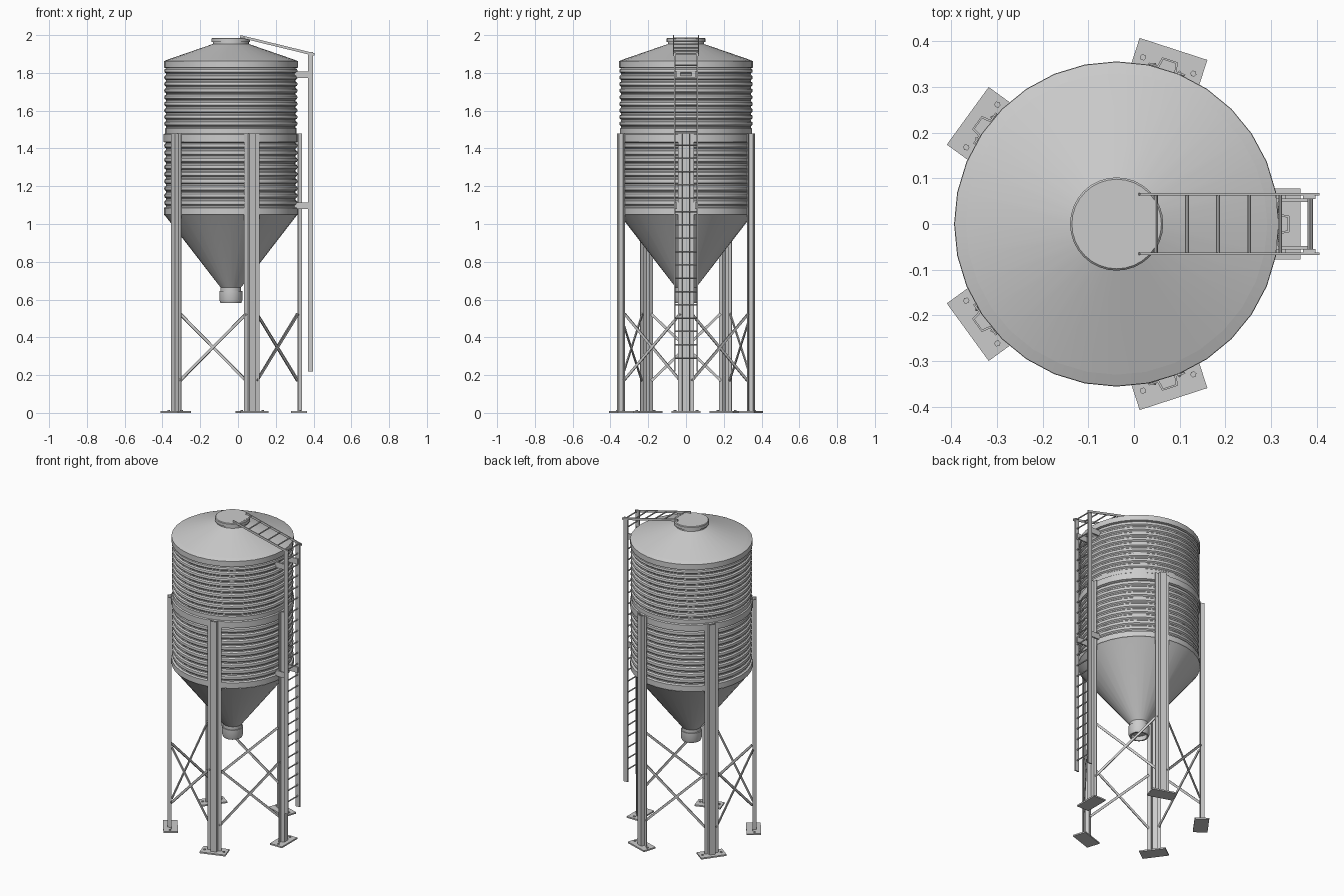
import bpy, bmesh, math
from mathutils import Vector, Matrix

if "Cube" in bpy.data.objects:
    bpy.data.objects.remove(bpy.data.objects["Cube"])

CX = -0.038          # tank axis
SEG = 32


def finish(name, bm, smooth=None):
    bmesh.ops.recalc_face_normals(bm, faces=bm.faces)
    me = bpy.data.meshes.new(name)
    bm.to_mesh(me)
    bm.free()
    ob = bpy.data.objects.new(name, me)
    bpy.context.collection.objects.link(ob)
    if smooth:
        bpy.ops.object.select_all(action='DESELECT')
        ob.select_set(True)
        bpy.context.view_layer.objects.active = ob
        bpy.ops.object.shade_smooth_by_angle(angle=math.radians(smooth))
    return ob


def lathe(name, profile, smooth=28):
    """Revolve (radius, z) points about the tank axis; radius 0 closes an end."""
    bm = bmesh.new()
    rings = []
    for r, z in profile:
        if r == 0:
            rings.append([bm.verts.new((CX, 0, z))])
        else:
            rings.append([bm.verts.new((CX + r * math.cos(2 * math.pi * i / SEG),
                                        r * math.sin(2 * math.pi * i / SEG), z))
                          for i in range(SEG)])
    for a, b in zip(rings, rings[1:]):
        for i in range(SEG):
            j = (i + 1) % SEG
            vs = [a[i % len(a)], a[j % len(a)], b[j % len(b)], b[i % len(b)]]
            bm.faces.new(list(dict.fromkeys(vs)))
    return finish(name, bm, smooth)


def add_box(bm, lo, hi, mat=Matrix()):
    lo, hi = Vector(lo), Vector(hi)
    m = mat @ Matrix.Translation((lo + hi) / 2) @ Matrix.Diagonal((*(hi - lo), 1))
    bmesh.ops.create_cube(bm, size=1, matrix=m)


def add_bar(bm, a, b, w, h=None, round_=False):
    """Bar from a to b: rectangular (w across, h deep) or round (radius w)."""
    a, b = Vector(a), Vector(b)
    d = b - a
    zx = d.normalized()
    side = Vector((0, 0, 1)).cross(zx)
    side = side.normalized() if side.length > 1e-4 else Vector((0, 1, 0))
    up = zx.cross(side)
    rot = Matrix((side, up, zx)).transposed().to_4x4()
    m = Matrix.Translation((a + b) / 2) @ rot
    if round_:
        bmesh.ops.create_cone(bm, cap_ends=True, segments=8, radius1=w, radius2=w,
                              depth=d.length, matrix=m)
    else:
        bmesh.ops.create_cube(bm, size=1, matrix=m @ Matrix.Diagonal((w, h or w, d.length, 1)))


def corrugated(z0, z1, n, lo=0.343, hi=0.353):
    step = (z1 - z0) / n
    pts = []
    for i in range(n):
        for f, r in ((0.0, lo), (0.2, lo), (0.38, hi - 0.002), (0.6, hi), (0.82, hi - 0.002)):
            pts.append((r, z0 + (i + f) * step))
    return pts + [(lo, z1)]


# Tank shell: cone top, corrugated lower and upper walls with plain bands
lathe("tank_wall", [(0.345, 1.045), (0.355, 1.05), (0.355, 1.085)]
      + corrugated(1.09, 1.43, 9)
      + [(0.356, 1.435), (0.356, 1.475), (0.349, 1.48), (0.349, 1.505)]
      + corrugated(1.51, 1.825, 9)
      + [(0.355, 1.828), (0.355, 1.862), (0.33, 1.872)])
lathe("roof", [(0.335, 1.866), (0.33, 1.872), (0.095, 1.953), (0.095, 1.968)])
lathe("roof_lid", [(0.095, 1.963), (0.102, 1.963), (0.102, 1.982), (0.098, 1.986), (0, 1.986)])
lathe("hopper_cone", [(0.352, 1.048), (0.345, 1.04), (0.055, 0.665), (0.055, 0.63)])
lathe("outlet_collar", [(0.05, 0.645), (0.061, 0.645), (0.061, 0.597), (0.055, 0.582),
                        (0.046, 0.582), (0.046, 0.61), (0, 0.61)])

# Five legs with a hat section, foot plates and small base sockets
half = [(0.354, 0.042), (0.358, 0.042), (0.358, 0.022), (0.378, 0.018)]
inner = [(0.374, 0.014), (0.354, 0.018)]
section = half + [(r, -t) for r, t in reversed(half)] \
    + [(r, -t) for r, t in reversed(inner)] + inner
for k in range(5):
    rot = Matrix.Translation((CX, 0, 0)) @ Matrix.Rotation(math.radians(72 * k), 4, 'Z')
    bm = bmesh.new()
    f = bm.faces.new([bm.verts.new(rot @ Vector((r, t, 0.008))) for r, t in section])
    ext = bmesh.ops.extrude_face_region(bm, geom=[f])
    for v in ext["geom"]:
        if isinstance(v, bmesh.types.BMVert):
            v.co.z = 1.48
    finish(f"leg_{k + 1}", bm)
    bm = bmesh.new()
    add_box(bm, (0.318, -0.078, 0), (0.403, 0.078, 0.009), rot)
    for s in (-1, 1):
        bmesh.ops.create_cone(bm, cap_ends=True, segments=6, radius1=0.007, radius2=0.007,
                              depth=0.006, matrix=rot @ Matrix.Translation((0.365, s * 0.058, 0.011)))
    finish(f"foot_plate_{k + 1}", bm)


# Crossed braces between neighbouring legs
def leg_point(k, t, z, r=0.357):
    a = math.radians(72 * k)
    return Vector((CX + r * math.cos(a) - t * math.sin(a), r * math.sin(a) + t * math.cos(a), z))


for k in range(5):
    bm = bmesh.new()
    add_bar(bm, leg_point(k, 0.03, 0.17), leg_point(k + 1, -0.03, 0.525), 0.006, 0.014)
    add_bar(bm, leg_point(k, 0.03, 0.525, 0.352), leg_point(k + 1, -0.03, 0.17, 0.352), 0.006, 0.014)
    finish(f"cross_brace_{k + 1}", bm)

# Upright ladder
bm = bmesh.new()
for s in (-1, 1):
    y0, y1 = sorted((s * 0.055, s * 0.063))
    add_box(bm, (0.370, y0, 0.22), (0.397, y1, 1.91))
for i in range(23):
    z = 0.29 + i * 0.0705
    add_bar(bm, (0.384, -0.06, z), (0.384, 0.06, z), 0.004, round_=True)
finish("upright_ladder", bm)

# Ladder brackets to the tank wall
bm = bmesh.new()
for z in (1.097, 1.79):
    for s in (-1, 1):
        y0, y1 = sorted((s * 0.048, s * 0.056))
        add_box(bm, (0.300, y0, z - 0.018), (0.388, y1, z + 0.018))
    for s in (-1, 1):
        y0, y1 = sorted((s * 0.03, s * 0.056))
        add_box(bm, (0.305, y0, z - 0.018), (0.315, y1, z + 0.018))
finish("ladder_brackets", bm)

# Roof ladder sloping from the upright ladder to the lid
top, low = Vector((0.012, 0, 1.993)), Vector((0.405, 0, 1.897))
bm = bmesh.new()
for s in (-1, 1):
    off = Vector((0, s * 0.065, 0))
    add_bar(bm, top + off, low + off, 0.005, 0.014)
for i in range(6):
    p = top.lerp(low, (0.048 + 0.068 * i - top.x) / (low.x - top.x))
    add_bar(bm, p + Vector((0, -0.065, 0)), p + Vector((0, 0.065, 0)), 0.004, round_=True)
finish("roof_ladder", bm)
